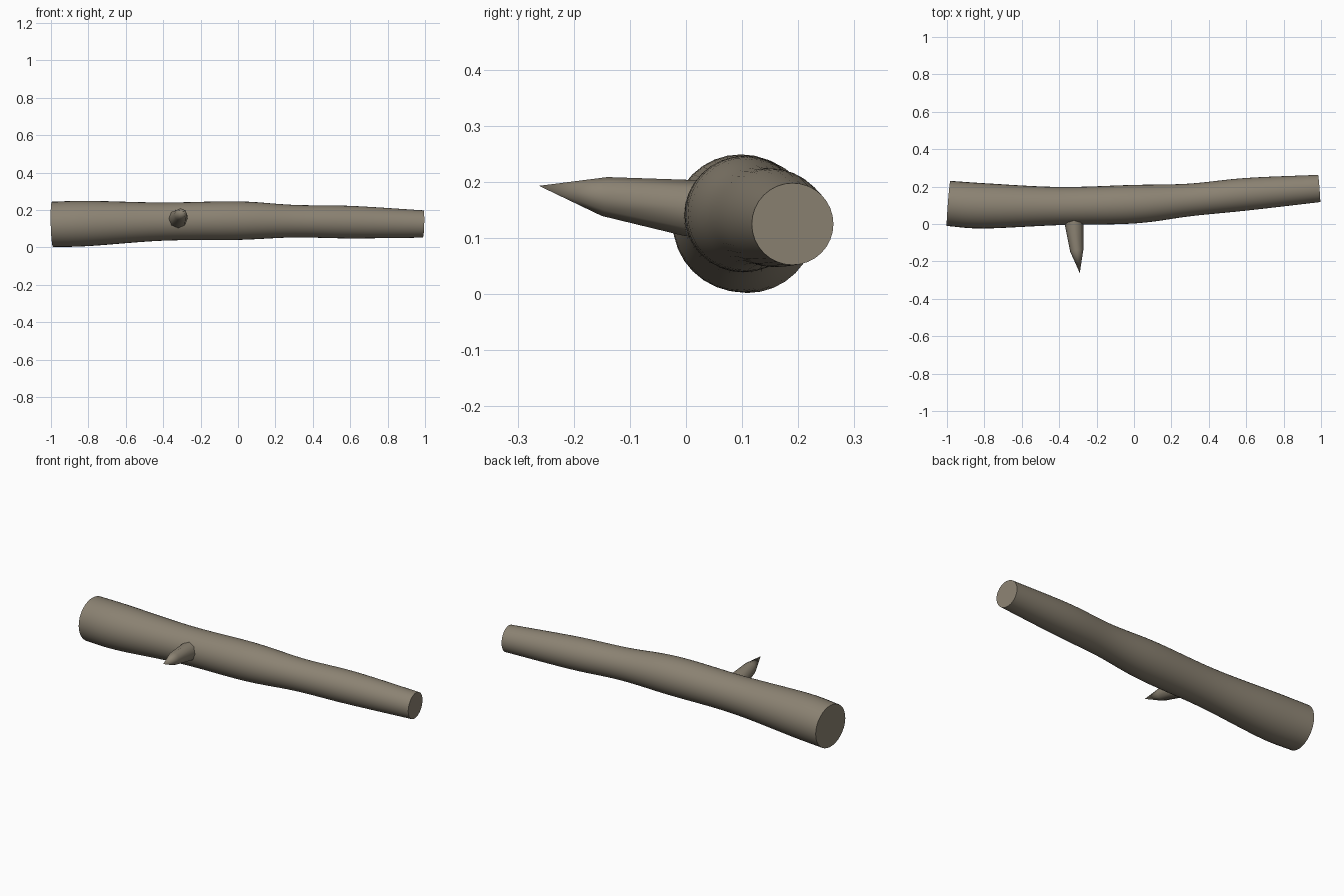
import bpy, bmesh, math
from mathutils import Vector

cube = bpy.data.objects.get("Cube")
if cube:
    bpy.data.objects.remove(cube, do_unlink=True)

bark = bpy.data.materials.new("grey_brown_bark")
bark.use_nodes = True
BARK = (0.26, 0.225, 0.17, 1)
bark.diffuse_color = BARK
bark.node_tree.nodes["Principled BSDF"].inputs["Base Color"].default_value = BARK


def smooth_path(stations, steps):
    """Catmull-Rom through (x, y, z, radius) stations."""
    p = [Vector(s) for s in stations]
    p = [2 * p[0] - p[1]] + p + [2 * p[-1] - p[-2]]
    out = []
    for a, b, c, d in zip(p, p[1:], p[2:], p[3:]):
        for i in range(steps):
            t = i / steps
            out.append(b + (c - a) * t / 2 + (a - b * 2.5 + c * 2 - d / 2) * t * t
                       + ((b - c) * 3 + d - a) * t ** 3 / 2)
    return out + [p[-2]]


def tapered_tube(name, path, sides, pointed=False):
    """Rings set square to the path, closed at both ends."""
    bm = bmesh.new()
    rings = []
    last = len(path) - 1
    for i, s in enumerate(path):
        centre = s.to_3d()
        ahead = (path[min(i + 1, last)] - path[max(i - 1, 0)]).to_3d().normalized()
        side = ahead.cross(Vector((0, 0, 1))).normalized()
        up = side.cross(ahead)
        if pointed and i == last:
            ring = [bm.verts.new(centre)] * sides
        else:
            ring = [bm.verts.new(centre + s[3] * (side * math.cos(a) + up * math.sin(a)))
                    for a in (math.tau * k / sides for k in range(sides))]
        rings.append(ring)
    for r0, r1 in zip(rings, rings[1:]):
        for k in range(sides):
            n = (k + 1) % sides
            quad = [r0[k], r0[n], r1[n], r1[k]]
            bm.faces.new(list(dict.fromkeys(quad)))
    ends = [(rings[0], path[0])]
    if not pointed:
        ends.append((rings[-1], path[-1]))
    for ring, s in ends:
        hub = bm.verts.new(s.to_3d())
        for k in range(sides):
            bm.faces.new((hub, ring[k], ring[(k + 1) % sides]))
    bmesh.ops.recalc_face_normals(bm, faces=bm.faces)
    mesh = bpy.data.meshes.new(name)
    bm.to_mesh(mesh)
    bm.free()
    mesh.materials.append(bark)
    obj = bpy.data.objects.new(name, mesh)
    bpy.context.collection.objects.link(obj)
    bpy.ops.object.select_all(action="DESELECT")
    obj.select_set(True)
    bpy.context.view_layer.objects.active = obj
    bpy.ops.object.shade_smooth_by_angle(angle=math.radians(60))
    return obj


# Gently wavy trunk, thick to thin
trunk = [(-0.992, 0.11, 0.123, 0.121), (-0.8, 0.097, 0.128, 0.121),
         (-0.4, 0.096, 0.138, 0.102), (0, 0.106, 0.143, 0.103),
         (0.3, 0.129, 0.14, 0.087), (0.6, 0.159, 0.135, 0.087),
         (0.99, 0.19, 0.125, 0.073)]
tapered_tube("trunk", smooth_path(trunk, 6), 32)

# Broken side twig with a pointed tip
twig = [(-0.324, 0.06, 0.15, 0.053), (-0.32, 0, 0.154, 0.05),
        (-0.306, -0.145, 0.174, 0.035), (-0.29, -0.262, 0.193, 0)]
tapered_tube("side_twig", [Vector(s) for s in twig], 8, pointed=True)
